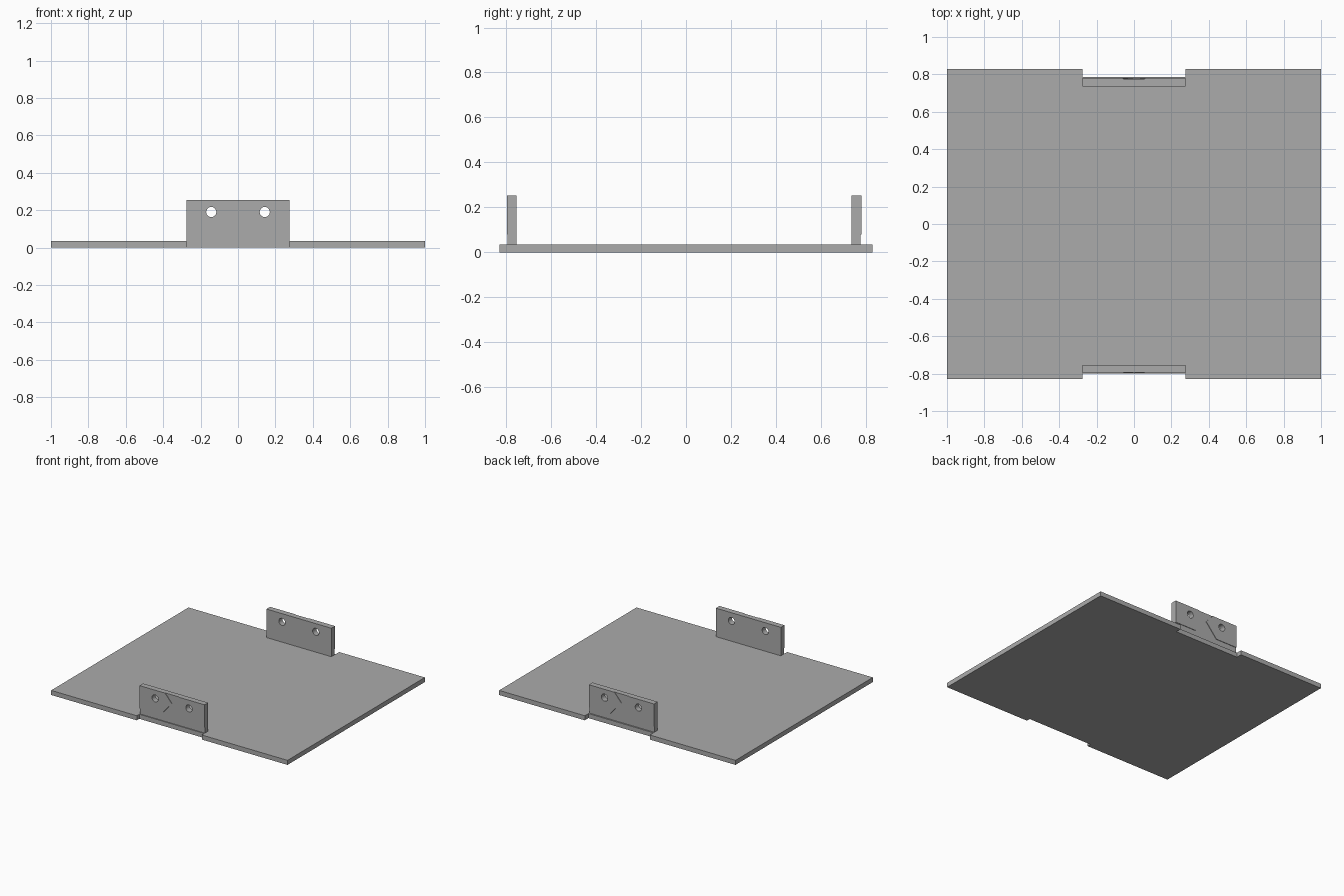
import bpy, bmesh
from mathutils import Matrix, Vector

cube = bpy.data.objects.get("Cube")
if cube:
    bpy.data.objects.remove(cube)

grey = bpy.data.materials.new("plain grey")
grey.use_nodes = True
colour = (0.41, 0.41, 0.41, 1)
grey.diffuse_color = colour
grey.node_tree.nodes["Principled BSDF"].inputs["Base Color"].default_value = colour

THICK = 0.035      # base plate thickness
HALF = 0.275       # half width of a tab
TOP = 0.253        # height of the tab tops


def extruded(name, outline, offset):
    """Flat outline pushed along an offset into a closed solid."""
    bm = bmesh.new()
    face = bm.faces.new([bm.verts.new(p) for p in outline])
    out = bmesh.ops.extrude_face_region(bm, geom=[face])
    moved = [v for v in out["geom"] if isinstance(v, bmesh.types.BMVert)]
    bmesh.ops.translate(bm, verts=moved, vec=Vector(offset))
    bmesh.ops.recalc_face_normals(bm, faces=bm.faces[:])
    mesh = bpy.data.meshes.new(name)
    bm.to_mesh(mesh)
    bm.free()
    mesh.materials.append(grey)
    obj = bpy.data.objects.new(name, mesh)
    bpy.context.collection.objects.link(obj)
    return obj


def drill(obj, cutter):
    """Cut the bolt holes and keep the result as plain mesh."""
    mod = obj.modifiers.new("bolt holes", "BOOLEAN")
    mod.operation = "DIFFERENCE"
    mod.solver = "EXACT"
    mod.object = cutter
    bpy.context.view_layer.objects.active = obj
    bpy.ops.object.modifier_apply(modifier=mod.name)
    bpy.ops.object.select_all(action="DESELECT")
    obj.select_set(True)
    bpy.ops.object.shade_smooth_by_angle()


# Base plate with a notch in the front and back edges
front_notch, back_notch, edge = -0.80, 0.786, 0.83
plate = [(-1, -edge), (-HALF, -edge), (-HALF, front_notch), (HALF, front_notch),
         (HALF, -edge), (1, -edge), (1, edge), (HALF, edge),
         (HALF, back_notch), (-HALF, back_notch), (-HALF, edge), (-1, edge)]
extruded("base_plate", [(x, y, 0) for x, y in plate], (0, 0, THICK))

# Two round cutters running front to back
bm = bmesh.new()
for x in (-0.143, 0.143):
    turn = Matrix.Translation((x, 0, 0.19)) @ Matrix.Rotation(1.570796, 4, "X")
    bmesh.ops.create_cone(bm, cap_ends=True, segments=32, radius1=0.027,
                          radius2=0.027, depth=2, matrix=turn)
mesh = bpy.data.meshes.new("hole_cutter")
bm.to_mesh(mesh)
bm.free()
cutter = bpy.data.objects.new("hole_cutter", mesh)
bpy.context.collection.objects.link(cutter)
cutter.hide_render = True

# Upright tabs, each with two thin raised pads on the outer face
pad = [(HALF, 0.08), (0.095, 0.08), (0.002, 0.187), (0.06, TOP), (HALF, TOP)]
for end, inner, outer, out in (("front", -0.754, -0.793, -1), ("back", 0.736, 0.776, 1)):
    tab = extruded(end + "_tab",
                   [(x, inner, z) for x, z in ((-HALF, THICK - 0.01), (HALF, THICK - 0.01),
                                               (HALF, TOP), (-HALF, TOP))],
                   (0, outer - inner, 0))
    drill(tab, cutter)
    for side, sign in (("left", 1), ("right", -1)):
        raised = extruded(f"{end}_{side}_pad", [(sign * x, outer, z) for x, z in pad],
                          (0, out * 0.004, 0))
        drill(raised, cutter)

bpy.data.objects.remove(cutter)
